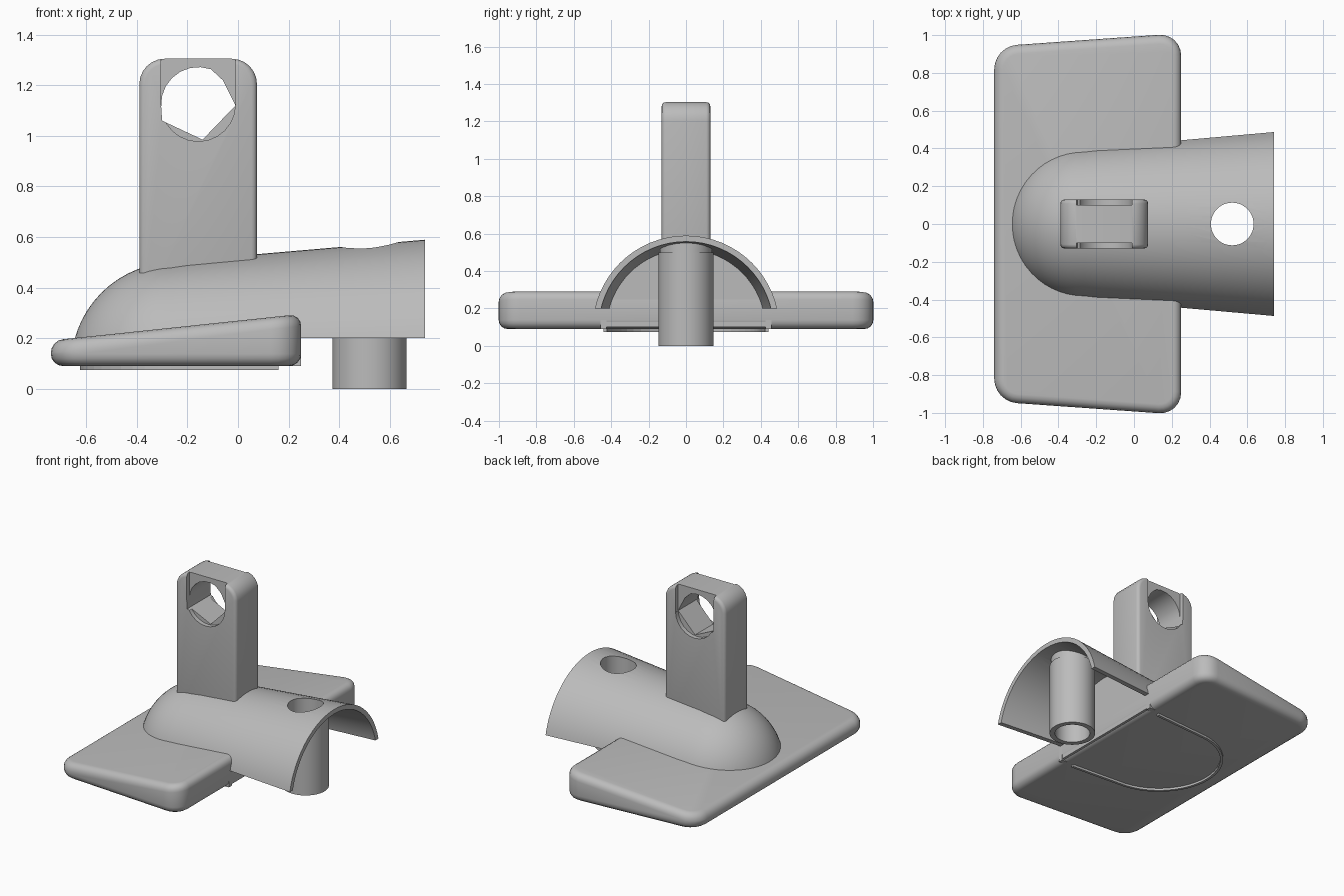
import bpy, bmesh, math
from mathutils import Vector

cube = bpy.data.objects.get("Cube")
if cube:
    bpy.data.objects.remove(cube, do_unlink=True)

grey = bpy.data.materials.new("light_grey")
grey.use_nodes = True
colour = (0.5, 0.5, 0.5, 1)
grey.diffuse_color = colour
grey.node_tree.nodes["Principled BSDF"].inputs["Base Color"].default_value = colour


def finish(name, bm):
    bmesh.ops.recalc_face_normals(bm, faces=bm.faces[:])
    mesh = bpy.data.meshes.new(name)
    bm.to_mesh(mesh)
    bm.free()
    mesh.materials.append(grey)
    ob = bpy.data.objects.new(name, mesh)
    bpy.context.collection.objects.link(ob)
    return ob


def prism(name, outline, lo, hi, along="z", corners=None):
    """Extrude an outline along z or y, optionally rounding chosen long edges."""
    place = (lambda a, b, h: (a, b, h)) if along == "z" else (lambda a, b, h: (a, h, b))
    bm = bmesh.new()
    low = [bm.verts.new(place(a, b, lo)) for a, b in outline]
    high = [bm.verts.new(place(a, b, hi)) for a, b in outline]
    bm.faces.new(low)
    bm.faces.new(high)
    n = len(outline)
    for i in range(n):
        j = (i + 1) % n
        bm.faces.new((low[i], low[j], high[j], high[i]))
    if corners:
        picked, radius = corners
        edges = [bm.edges.get((low[i], high[i])) for i in picked]
        bmesh.ops.bevel(bm, geom=edges, offset=radius, segments=6, profile=0.5, affect="EDGES")
    return finish(name, bm)


def box(name, x0, x1, y0, y1, z0, z1):
    return prism(name, [(x0, y0), (x1, y0), (x1, y1), (x0, y1)], z0, z1)


def circle(cx, cy, r, n=48, start=0.0, sweep=math.tau):
    return [(cx + r * math.cos(start + sweep * i / n), cy + r * math.sin(start + sweep * i / n))
            for i in range(n)]


def revolve(name, profile, z, n=64):
    """Solid turned about a lengthwise x axis at height z."""
    bm = bmesh.new()
    rings = []
    for x, r in profile:
        rings.append([bm.verts.new((x, a, b)) for a, b in circle(0, z, r, n)])
    for p, q in zip(rings, rings[1:]):
        for i in range(n):
            j = (i + 1) % n
            bm.faces.new((p[i], p[j], q[j], q[i]))
    bm.faces.new(rings[0])
    bm.faces.new(rings[-1])
    return finish(name, bm)


def apply(ob, mod):
    bpy.context.view_layer.objects.active = ob
    bpy.ops.object.modifier_apply(modifier=mod.name)


def combine(ob, other, operation="DIFFERENCE"):
    mod = ob.modifiers.new("combine", "BOOLEAN")
    mod.operation, mod.solver, mod.object = operation, "EXACT", other
    apply(ob, mod)
    bpy.data.objects.remove(other, do_unlink=True)


def round_edges(ob, width, segments=4):
    mod = ob.modifiers.new("round", "BEVEL")
    mod.width, mod.segments, mod.limit_method = width, segments, "ANGLE"
    mod.angle_limit = math.radians(40)
    apply(ob, mod)


def smooth(ob):
    bpy.ops.object.select_all(action="DESELECT")
    ob.select_set(True)
    bpy.context.view_layer.objects.active = ob
    bpy.ops.object.shade_smooth_by_angle(angle=math.radians(32))


AXIS_Z, NOSE_X, NOSE_R, WALL_X, END_X = 0.09, -0.25, 0.41, 0.25, 0.74


def radius(x):
    return NOSE_R + 0.086 * (x + 0.3)


# Wedge-shaped base plate
plate = prism("base_plate", [(-0.74, -0.94), (0.25, -1.01), (0.25, 1.01), (-0.74, 0.94)],
              0.09, 0.3, corners=(range(4), 0.12))
for v in plate.data.vertices:
    if v.co.z > 0.2:
        v.co.z = 0.195 + 0.106 * (v.co.x + 0.7)
round_edges(plate, 0.048)
smooth(plate)

# Domed, tapering body, hollow behind its inner wall
dome = [(NOSE_X - NOSE_R * math.cos(t), NOSE_R * math.sin(t))
        for t in (math.radians(1 + 87 * i / 14) for i in range(15))]
body = revolve("domed_shell", dome + [(x, radius(x)) for x in (-0.2, WALL_X, END_X)], AXIS_Z)
cavity = revolve("cavity", [(x, radius(x) - 0.032) for x in (WALL_X, 0.9)], AXIS_Z)
combine(cavity, prism("column", circle(0.52, 0, 0.14), -0.5, 1))
combine(body, cavity)
combine(body, box("lower_front_cut", -1, WALL_X, -1, 1, -1, 0.1))
combine(body, box("lower_back_cut", WALL_X - 0.002, 1, -1, 1, -1, 0.2))

# Socket tube, bored through the shell
combine(body, prism("socket", circle(0.52, 0, 0.147), 0, 0.5), "UNION")
combine(body, prism("bore", circle(0.52, 0, 0.113), -0.5, 1))
body.name = "shell_and_socket"
smooth(body)

# Upright post with rounded top
post = prism("upright_post", [(-0.39, 0.3), (0.075, 0.3), (0.075, 1.305), (-0.39, 1.305)],
             -0.13, 0.13, "y", corners=((2, 3), 0.1))
round_edges(post, 0.022, 3)

# Recesses open at the top on both faces, and the faceted through hole
cx, cz, hole_r = -0.157, 1.125, 0.147
slot = circle(cx, cz, hole_r, 12, math.pi, math.pi) + [(cx + hole_r, cz), (cx + hole_r, 1.5), (cx - hole_r, 1.5)]
for side in (-1, 1):
    combine(post, prism("recess", slot, *sorted((side * 0.1, side * 0.3)), "y"))
hole = circle(cx, cz, hole_r, 8, math.radians(70), math.radians(130))
hole += [(-0.3, 1.06), (-0.14, 0.985), (-0.01, 1.12), (-0.06, 1.22)]
combine(post, prism("hole", hole, -0.5, 0.5, "y"))
smooth(post)

# Thin curved rib under the plate
def rib_line(inset):
    arc = circle(-0.21, 0, 0.415 - inset, 24, math.pi / 2, math.pi) + [(-0.21, inset - 0.415)]
    return [(0.16, 0.44 - inset)] + arc + [(0.16, inset - 0.44)]


rib = prism("underside_rib", rib_line(0) + rib_line(0.018)[::-1], 0.075, 0.1)

# Small tabs at the plate's back edge
for side in (-1, 1):
    y0, y1 = sorted((side * 0.425, side * 0.457))
    box("tab_left" if side > 0 else "tab_right", 0.19, WALL_X, y0, y1, 0.09, 0.21)
